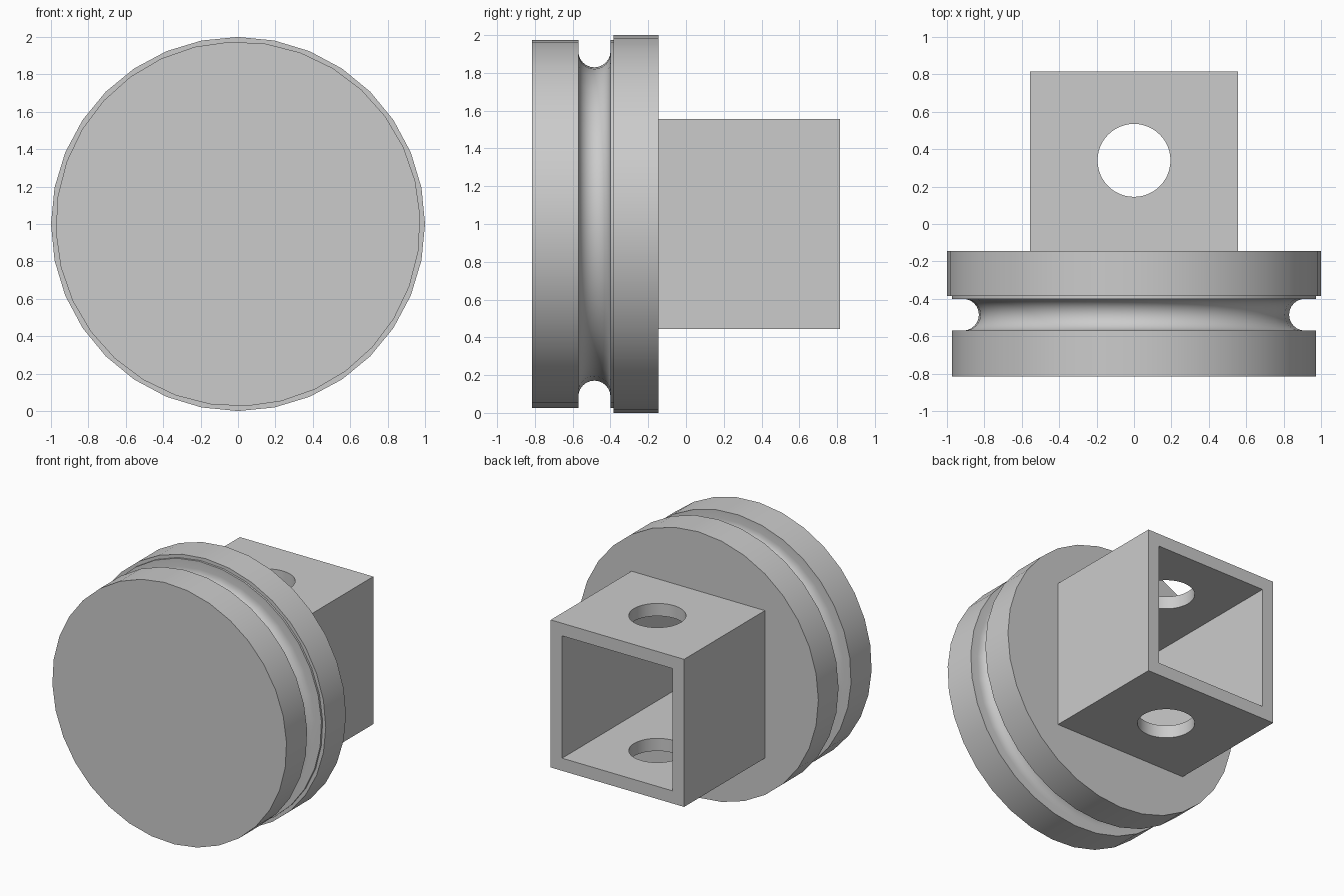
import bpy
import bmesh
from math import sin, cos, pi, radians
from mathutils import Matrix, Vector

if "Cube" in bpy.data.objects:
    bpy.data.objects.remove(bpy.data.objects["Cube"], do_unlink=True)

grey = bpy.data.materials.new("plain grey")
grey.use_nodes = True
grey.diffuse_color = (0.6, 0.6, 0.6, 1)
grey.node_tree.nodes["Principled BSDF"].inputs["Base Color"].default_value = (0.6, 0.6, 0.6, 1)

SIDES = 32
AXIS_Z = 1.0
FRONT, STEP, REAR, BACK = -0.815, -0.385, -0.145, 0.815
GROOVE_Y, GROOVE_R, RIM = -0.485, 0.085, 0.975


def make_object(name, bm):
    bmesh.ops.recalc_face_normals(bm, faces=bm.faces)
    mesh = bpy.data.meshes.new(name)
    bm.to_mesh(mesh)
    bm.free()
    mesh.materials.append(grey)
    obj = bpy.data.objects.new(name, mesh)
    bpy.context.collection.objects.link(obj)
    return obj


def box(name, half, y0, y1):
    bm = bmesh.new()
    place = Matrix.Translation((0, (y0 + y1) / 2, AXIS_Z))
    size = Matrix.Diagonal((2 * half, y1 - y0, 2 * half, 1))
    bmesh.ops.create_cube(bm, size=1, matrix=place @ size)
    return make_object(name, bm)


def lathe(name, profile):
    """Closed solid around the y axis from (y, radius, phase) points."""
    bm = bmesh.new()
    rings = []
    for y, r, phase in profile:
        angles = [2 * pi * i / SIDES + phase for i in range(SIDES)]
        rings.append([bm.verts.new((r * cos(a), y, AXIS_Z + r * sin(a))) for a in angles])
    for a, b in zip(rings, rings[1:]):
        for i in range(SIDES):
            j = (i + 1) % SIDES
            bm.faces.new((a[i], a[j], b[j], b[i]))
    bm.faces.new(rings[0])
    bm.faces.new(rings[-1])
    return make_object(name, bm)


def cut(obj, cutter):
    cutter.hide_render = True
    mod = obj.modifiers.new("cut", "BOOLEAN")
    mod.operation = "DIFFERENCE"
    mod.solver = "EXACT"
    mod.object = cutter
    bpy.context.view_layer.objects.active = obj
    bpy.ops.object.modifier_apply(modifier=mod.name)


def smooth(obj):
    bpy.ops.object.select_all(action="DESELECT")
    obj.select_set(True)
    bpy.context.view_layer.objects.active = obj
    bpy.ops.object.shade_smooth_by_angle(angle=radians(30))


# Round head: front rim, half-round groove, slightly larger rear rim
turn = radians(2.5)
profile = [(FRONT, RIM, turn), (GROOVE_Y - GROOVE_R, RIM, turn)]
for k in range(13):
    a = pi * k / 12
    profile.append((GROOVE_Y - GROOVE_R * cos(a), 0.915 - GROOVE_R * sin(a), turn))
profile += [(GROOVE_Y + GROOVE_R, RIM, turn), (STEP, RIM, turn), (STEP, 1, 0), (REAR, 1, 0)]
head = lathe("grooved_head", profile)

# Square tube behind the head
tube = box("square_socket", 0.555, REAR, BACK)

# Square cavity, running through the tube and into the head
cavity = box("cavity_cutter", 0.46, -0.62, BACK + 0.2)
cut(head, cavity)
cut(tube, cavity)

# Vertical pin hole through the top and bottom walls
bm = bmesh.new()
bmesh.ops.create_cone(bm, cap_ends=True, segments=48, radius1=0.195, radius2=0.195, depth=2,
                      matrix=Matrix.Translation((0, 0.34, AXIS_Z)))
pin = make_object("pin_cutter", bm)
cut(tube, pin)

for cutter in (cavity, pin):
    bpy.data.objects.remove(cutter, do_unlink=True)
for part in (head, tube):
    smooth(part)
